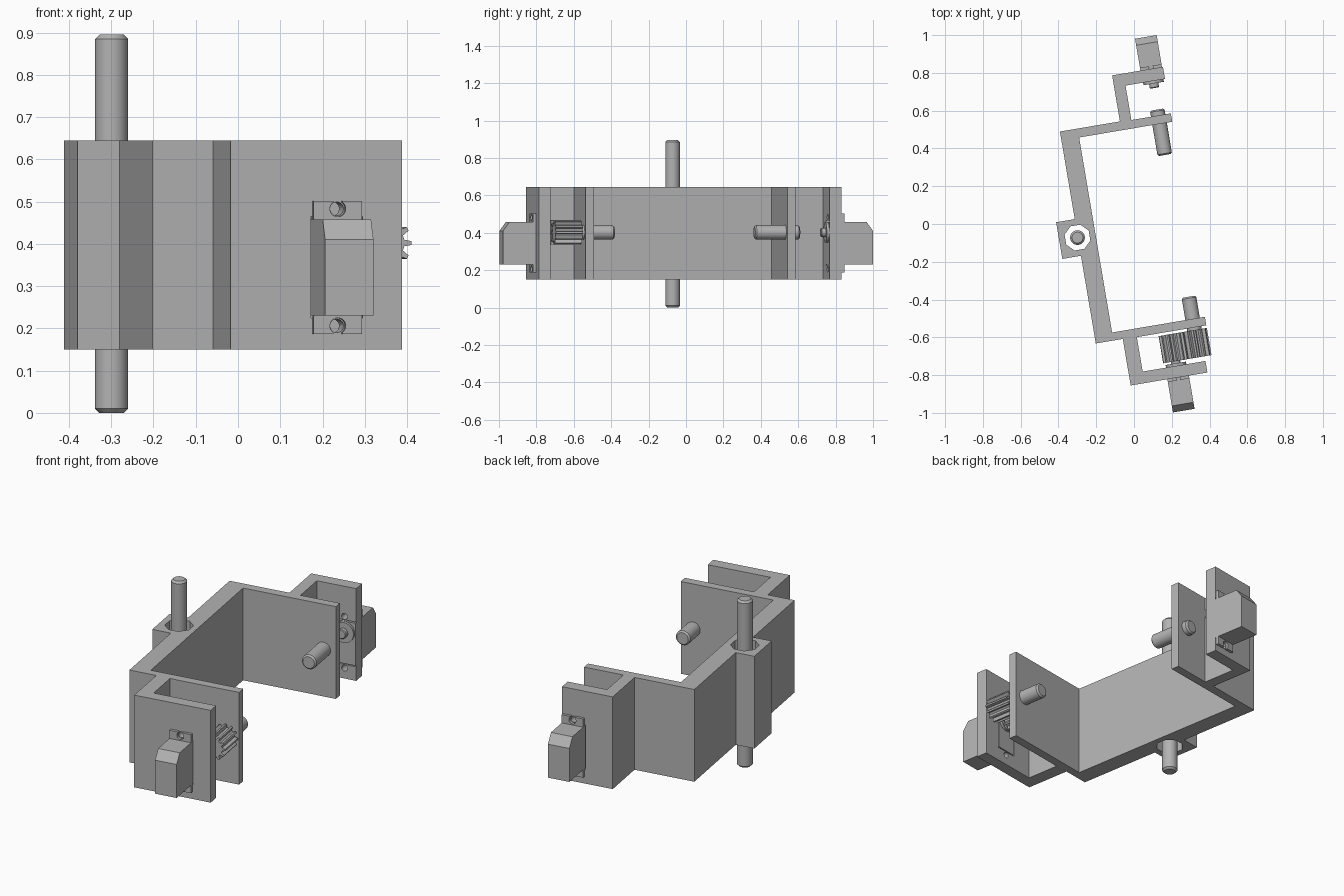
import bpy, bmesh, math
from mathutils import Matrix

cube = bpy.data.objects.get("Cube")
if cube:
    bpy.data.objects.remove(cube, do_unlink=True)

TURN = Matrix.Rotation(math.radians(9.6), 4, "Z")
AXLE_Z = 0.402

grey = bpy.data.materials.new("plain grey")
grey.use_nodes = True
colour = (0.45, 0.45, 0.45, 1)
grey.diffuse_color = colour
grey.node_tree.nodes["Principled BSDF"].inputs["Base Color"].default_value = colour

# Maps from (profile a, profile b, extrusion) to local axes
ALONG = {
    "X": lambda a, b, h: (h, a, b),
    "Y": lambda a, b, h: (a, h, b),
    "Z": lambda a, b, h: (a, b, h),
}


def prism(name, outline, low, high, axis, smooth=False, chamfer=0):
    """Extrude a flat outline along an axis, optionally chamfering the ends."""
    bm = bmesh.new()
    place = ALONG[axis]
    ends = [bm.faces.new([bm.verts.new(place(a, b, h)) for a, b in outline])
            for h in (low, high)]
    rings = [list(f.verts) for f in ends]
    n = len(outline)
    for i in range(n):
        j = (i + 1) % n
        bm.faces.new((rings[0][i], rings[0][j], rings[1][j], rings[1][i]))
    bmesh.ops.recalc_face_normals(bm, faces=bm.faces)
    if chamfer:
        edges = [e for f in ends for e in f.edges]
        bmesh.ops.bevel(bm, geom=edges, offset=chamfer, segments=1, affect="EDGES")
    mesh = bpy.data.meshes.new(name)
    bm.to_mesh(mesh)
    bm.free()
    mesh.materials.append(grey)
    obj = bpy.data.objects.new(name, mesh)
    bpy.context.collection.objects.link(obj)
    obj.matrix_world = TURN
    if smooth:
        bpy.ops.object.select_all(action="DESELECT")
        obj.select_set(True)
        bpy.context.view_layer.objects.active = obj
        bpy.ops.object.shade_smooth_by_angle(angle=math.radians(30))
    return obj


def circle(a, b, r, sides=32):
    step = math.tau / sides
    return [(a + r * math.cos((i + .5) * step), b + r * math.sin((i + .5) * step))
            for i in range(sides)]


def rect(a0, a1, b0, b1):
    return [(a0, b0), (a1, b0), (a1, b1), (a0, b1)]


def rod(name, a, b, r, low, high, axis, chamfer=0.0):
    return prism(name, circle(a, b, r), low, high, axis, True, chamfer)


def cut(target, cutter):
    """Subtract a cutter, then discard it."""
    mod = target.modifiers.new("cut", "BOOLEAN")
    mod.operation, mod.solver, mod.object = "DIFFERENCE", "EXACT", cutter
    cutter.hide_render = True
    bpy.context.view_layer.objects.active = target
    bpy.ops.object.modifier_apply(modifier=mod.name)
    bpy.data.objects.remove(cutter, do_unlink=True)


# Folded bracket frame with the hinge block on its back
frame_outline = [
    (-.305, -.59), (-.16, -.59), (-.16, -.84), (.252, -.84), (.252, -.778),
    (-.085, -.778), (-.085, -.593), (.288, -.593), (.288, -.547), (-.21, -.547),
    (-.21, .5), (.29, .5), (.29, .545), (.078, .545), (.078, .73), (.29, .73),
    (.29, .795), (.017, .795), (.017, .548), (-.305, .548), (-.305, .078),
    (-.405, .078), (-.405, -.119), (-.305, -.119)]
frame = prism("bracket_frame", frame_outline, .15, .645, "Z")

# Octagonal bore and the hinge rod passing through it
cut(frame, prism("bore_cutter", circle(-.307, -.021, .07, 8), 0, 1, "Z"))
rod("hinge_rod", -.307, -.021, .039, 0, .895, "Z", .01)


def servo(prefix, u, side, outer, inner, tip):
    """Servo motor seated in an end plate; side is the outward direction."""
    def span(p, q):
        return min(p, q), max(p, q)
    half = .058
    # Window in the plate
    cut(frame, prism("window_cutter", rect(u - .062, u + .062, .225, .465),
                     *span(inner - side * .03, outer + side * .03), "Y"))
    # Body with a sloped upper outside edge
    body = [(inner, .23), (tip, .23), (tip, .41), (tip - side * .035, .458),
            (inner, .458)]
    prism(prefix + "_servo_body", body, u - half, u + half, "X")
    # Mounting flange with keyhole slots at both ends
    face = outer + side * .015
    flange = prism(prefix + "_servo_flange", rect(u - half, u + half, .187, .502),
                   *span(outer, face), "Y")
    for centre, edge in ((.483, .52), (.206, .17)):
        deep = span(outer - side * .02, face + side * .02)
        cut(flange, prism("hole_cutter", circle(u, centre, .019, 24), *deep, "Y"))
        cut(flange, prism("slot_cutter",
                          rect(u - .011, u + .011, *span(centre, edge)), *deep, "Y"))
        cut(frame, prism("screw_cutter", circle(u, centre, .016, 24),
                         *span(inner - side * .02, outer + side * .02), "Y"))
    # Gearbox cover and output shaft
    rod(prefix + "_servo_cover", u, AXLE_Z, .055,
        *span(inner + side * .02, inner - side * .014), "Y")
    rod(prefix + "_servo_shaft", u, AXLE_Z, .025,
        *span(inner, inner - side * .038), "Y", .004)


servo("front", .095, -1, -.84, -.778, -1.018)
servo("back", .227, 1, .795, .73, .966)


# Meshing pair of spur gears
def gear(name, u, phase, teeth=12, root=.05, tip=.067):
    outline = []
    step = math.tau / teeth
    for i in range(teeth):
        for offset, r in ((-.3, root), (-.13, tip), (.13, tip), (.3, root)):
            angle = (i + offset + phase) * step
            outline.append((u + r * math.cos(angle), AXLE_Z + r * math.sin(angle)))
    prism(name, outline, -.753, -.607, "Y")


gear("drive_gear", .095, .5)
gear("driven_gear", .222, 0)

# Pins carried by the two inner arms
rod("front_pin", .222, AXLE_Z, .039, -.7, -.428, "Y", .008)
rod("back_pin", .222, AXLE_Z, .039, .333, .577, "Y", .008)
